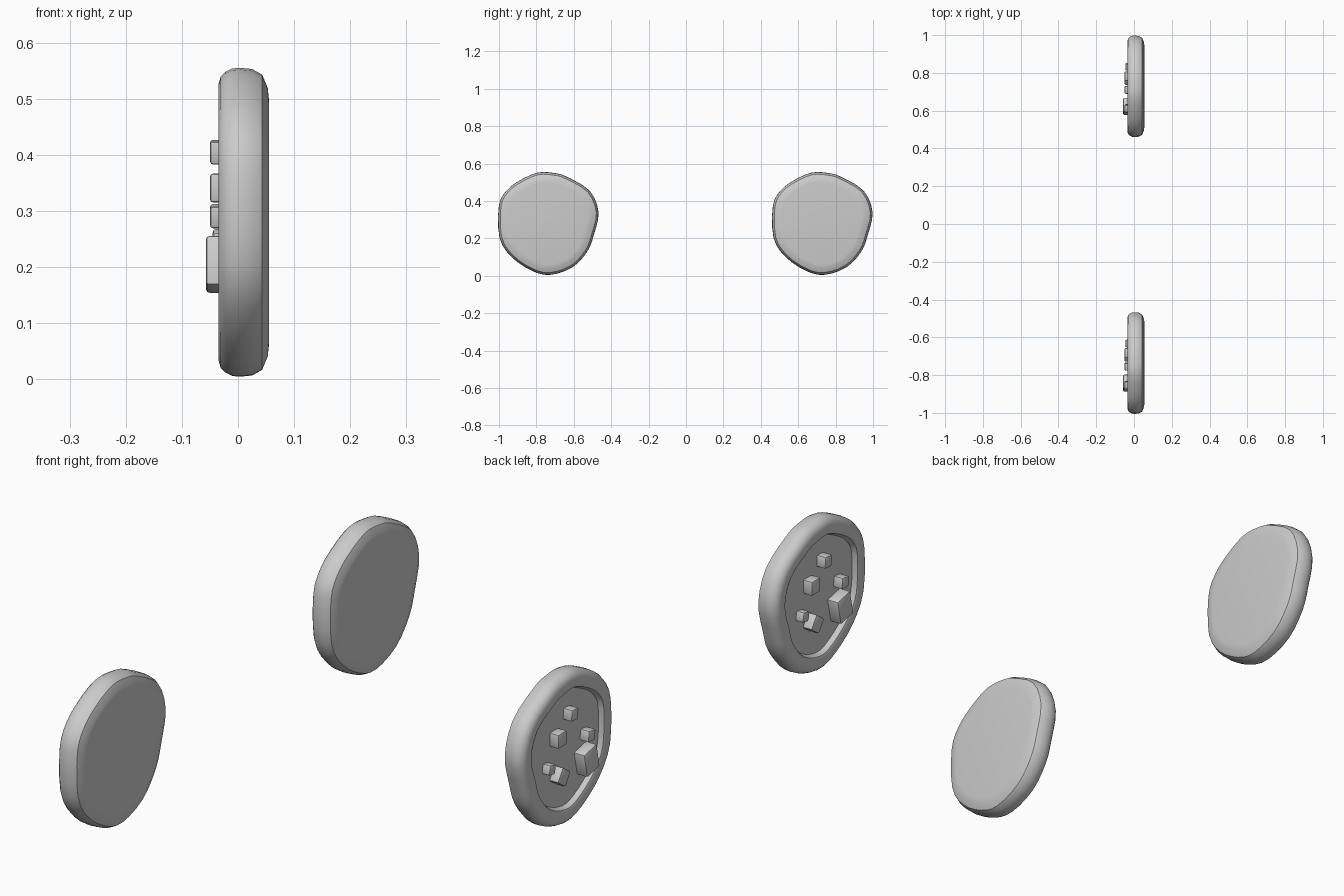
import bpy, bmesh, math
from mathutils import Vector, Matrix

if "Cube" in bpy.data.objects:
    bpy.data.objects.remove(bpy.data.objects["Cube"])

CY, CZ = 0.7325, 0.28
# uneven round outline of one disc, (y, z) offsets from its centre
OUT = [(0.025, 0.27), (0.095, 0.25), (0.217, 0.175), (0.265, 0.06), (0.24, -0.06),
       (0.205, -0.15), (0.125, -0.235), (0.005, -0.275), (-0.092, -0.253),
       (-0.2, -0.18), (-0.265, -0.075), (-0.268, 0.095), (-0.228, 0.175),
       (-0.157, 0.23), (-0.06, 0.272)]
# cross-section from outer face, round the rim, into the recess: (x, inset)
PROFILE = [(0.055, 0.055), (0.053, 0.036), (0.043, 0.012), (0.025, 0.002), (0.005, 0.0),
           (-0.01, 0.001), (-0.022, 0.007), (-0.031, 0.016), (-0.035, 0.03),
           (-0.035, 0.052), (-0.032, 0.06), (-0.015, 0.068)]
# crumbs: y offset, z, width, height, outer x, turn in degrees
CRUMBS = [(-0.022, 0.405, 0.04, 0.042, -0.05, 5),
          (0.05, 0.341, 0.05, 0.052, -0.05, 0),
          (-0.12, 0.291, 0.04, 0.04, -0.05, 8),
          (-0.11, 0.205, 0.075, 0.09, -0.057, -12),
          (0.1, 0.248, 0.036, 0.036, -0.045, 12),
          (0.04, 0.2, 0.055, 0.055, -0.05, 35)]


def smooth_loop(pts, n=3):
    """Closed Catmull-Rom curve through the points."""
    res, k = [], len(pts)
    p = [Vector(q) for q in pts]
    for i in range(k):
        a, b, c, d = (p[(i + j) % k] for j in (-1, 0, 1, 2))
        for s in range(n):
            t = s / n
            res.append(0.5 * (2 * b + (c - a) * t + (2 * a - 5 * b + 4 * c - d) * t * t
                              + (3 * b - a - 3 * c + d) * t ** 3))
    return res


def finish(bm, name):
    bmesh.ops.recalc_face_normals(bm, faces=bm.faces)
    me = bpy.data.meshes.new(name)
    bm.to_mesh(me)
    bm.free()
    ob = bpy.data.objects.new(name, me)
    bpy.context.collection.objects.link(ob)
    bpy.ops.object.select_all(action='DESELECT')
    ob.select_set(True)
    bpy.context.view_layer.objects.active = ob
    bpy.ops.object.shade_smooth_by_angle(angle=math.radians(35))
    return ob


def disc(name, cy):
    bm = bmesh.new()
    loop = smooth_loop(OUT)
    rings = [[bm.verts.new((x, cy + v.x * (1 - i / v.length), CZ + v.y * (1 - i / v.length)))
              for v in loop] for x, i in PROFILE]
    n = len(loop)
    for a, b in zip(rings, rings[1:]):
        for i in range(n):
            j = (i + 1) % n
            bm.faces.new((a[i], a[j], b[j], b[i]))
    bm.faces.new(rings[0])
    bm.faces.new(rings[-1])
    finish(bm, name)


def crumb(name, cy, dy, z, w, h, x_out, turn):
    bm = bmesh.new()
    x_in = -0.01
    m = (Matrix.Translation(((x_in + x_out) / 2, cy + dy, z))
         @ Matrix.Rotation(math.radians(turn), 4, 'X')
         @ Matrix.Diagonal((x_in - x_out, w, h, 1)))
    bmesh.ops.create_cube(bm, size=1, matrix=m)
    bmesh.ops.bevel(bm, geom=bm.edges[:], offset=0.006, segments=2, profile=0.5,
                    affect='EDGES')
    finish(bm, name)


# the same disc on both sides, with its crumbs in the recess
for side, cy in (("near", -CY), ("far", CY)):
    disc(side + "_disc", cy)
    for k, c in enumerate(CRUMBS):
        crumb(f"{side}_lump_{k + 1}", cy, *c)
